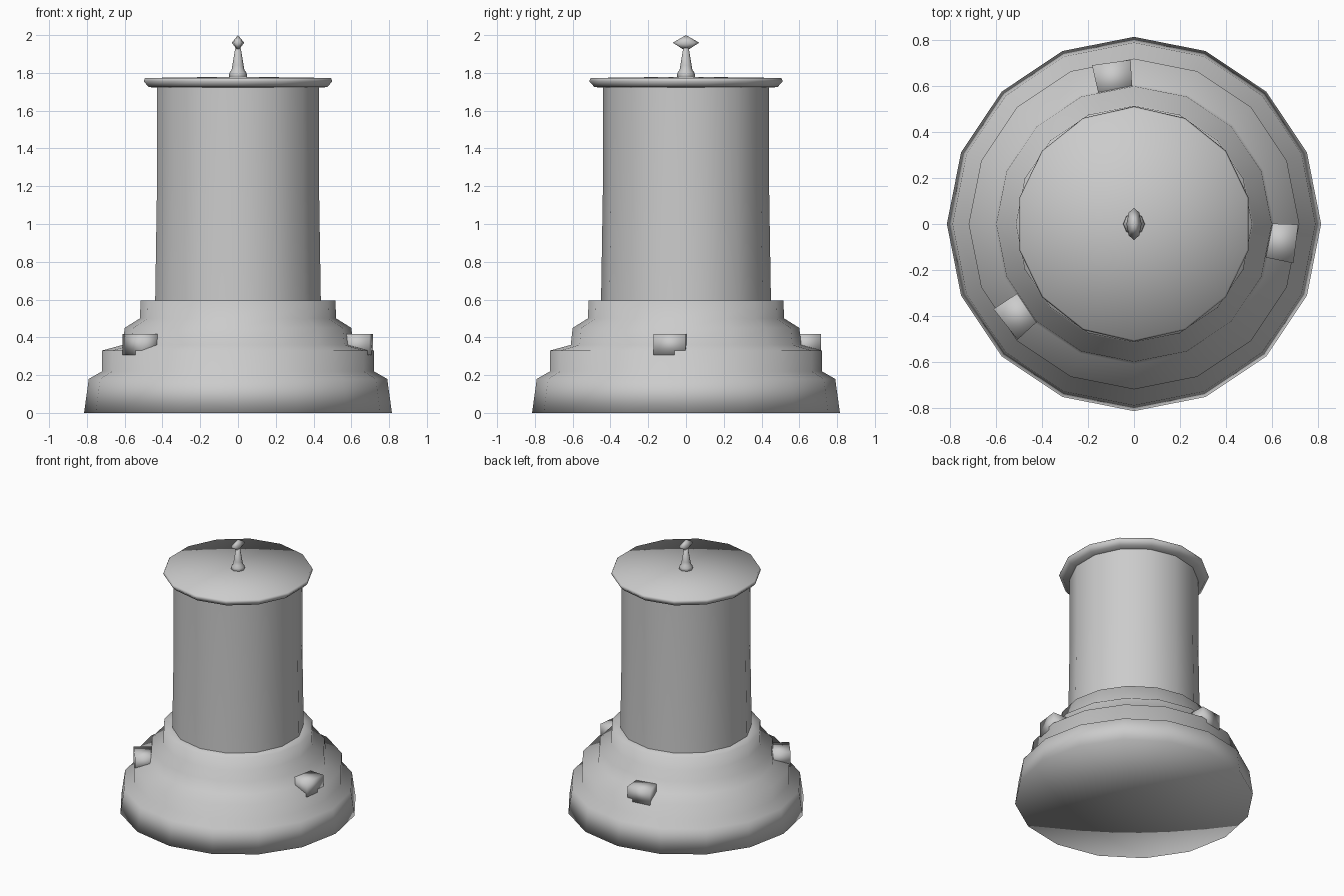
import bpy, bmesh
from math import cos, sin, pi, radians
from mathutils import Matrix

cube = bpy.data.objects.get("Cube")
if cube:
    bpy.data.objects.remove(cube, do_unlink=True)

stone = bpy.data.materials.new("grey stone")
stone.use_nodes = True
GREY = (0.6, 0.6, 0.6, 1)
stone.diffuse_color = GREY
stone.node_tree.nodes["Principled BSDF"].inputs["Base Color"].default_value = GREY


def finish(name, bm):
    bmesh.ops.recalc_face_normals(bm, faces=bm.faces)
    for f in bm.faces:
        f.smooth = True
    mesh = bpy.data.meshes.new(name)
    bm.to_mesh(mesh)
    bm.free()
    mesh.materials.append(stone)
    obj = bpy.data.objects.new(name, mesh)
    bpy.context.collection.objects.link(obj)
    return obj


def lathe(name, profile, sides, turn=0.0, stretch=(1, 1)):
    """Revolve (radius, height) points; zero radius makes a single pole."""
    bm = bmesh.new()
    rings = []
    for r, z in profile:
        if r == 0:
            rings.append([bm.verts.new((0, 0, z))] * sides)
        else:
            angles = [turn + 2 * pi * i / sides for i in range(sides)]
            rings.append([bm.verts.new((r * cos(a) * stretch[0], r * sin(a) * stretch[1], z))
                          for a in angles])
    for low, high in zip(rings, rings[1:]):
        for i in range(sides):
            j = (i + 1) % sides
            corners = dict.fromkeys((low[i], low[j], high[j], high[i]))
            bm.faces.new(list(corners))
    return finish(name, bm)


# Stepped round base
lathe("stepped_base", [(0, 0), (0.815, 0), (0.79, 0.18), (0.72, 0.22), (0.72, 0.33),
                       (0.61, 0.36), (0.60, 0.45), (0.52, 0.50), (0.515, 0.595),
                       (0.42, 0.595)], 16)

# Tall column, very slightly tapered
lathe("column", [(0.45, 0.58), (0.44, 1.2), (0.44, 1.73)], 14, pi / 14)

# Thin lid with a flared rim
lathe("lid", [(0.42, 1.72), (0.485, 1.725), (0.512, 1.755), (0.505, 1.773), (0, 1.78)],
      14, pi / 14)

# Finial: tapered stem and flattened diamond tip
lathe("finial_stem", [(0, 1.77), (0.048, 1.77), (0.046, 1.80), (0.034, 1.815),
                      (0.03, 1.84), (0.015, 1.93), (0, 1.935)], 8)
lathe("finial_tip", [(0, 1.915), (0.07, 1.96), (0, 2.0)], 8, 0, (0.47, 1))

# Three blocks resting on the base ledge
for i, angle in enumerate((98, -7, 218)):
    bm = bmesh.new()
    bmesh.ops.create_cube(bm, size=1)
    bmesh.ops.scale(bm, vec=(0.15, 0.17, 0.11), verts=bm.verts)
    for v in bm.verts:
        if v.co.x < 0:
            v.co.y *= 0.85
    spin = Matrix.Rotation(radians(angle), 4, "Z") @ Matrix.Translation((0.635, 0, 0.362))
    bmesh.ops.transform(bm, matrix=spin, verts=bm.verts)
    finish(f"ledge_block_{i + 1}", bm)
